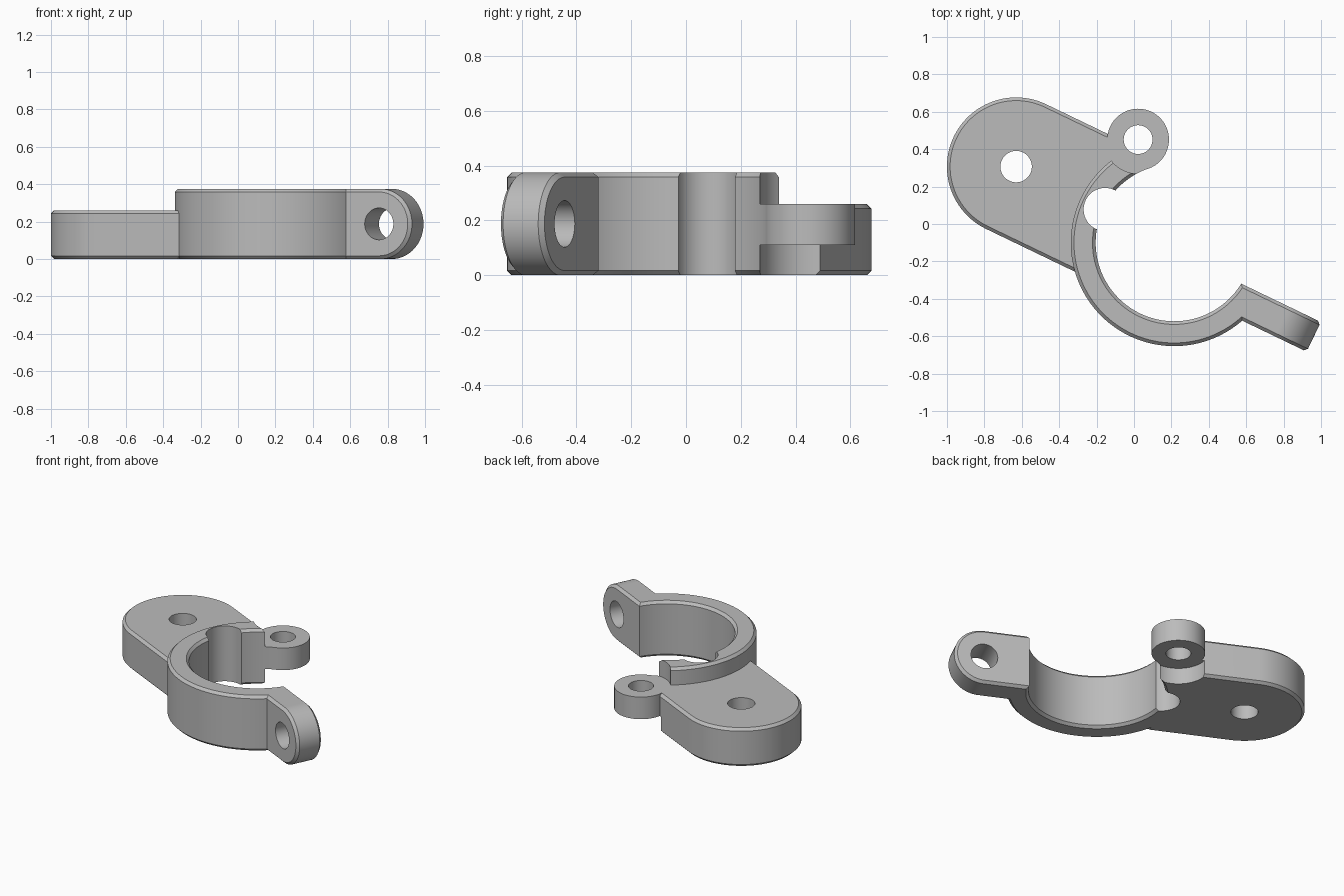
import bpy, bmesh, math
from mathutils import Matrix

if "Cube" in bpy.data.objects:
    bpy.data.objects.remove(bpy.data.objects["Cube"], do_unlink=True)

H = 0.375            # full height of the clamp
PLATE_TOP = 0.26     # top of plate and hinge knuckle
KNUCKLE_LOW = 0.11   # underside of hinge knuckle
C = 0.017            # chamfer
R_OUT, R_IN = 0.553, 0.42
PLATE_U, PLATE_R = -0.938, 0.37
LUG = (-0.413, 0.413)
ON_SIDE = Matrix.Rotation(math.pi / 2, 4, 'X')


def finish(name, bm, matrix=None):
    bmesh.ops.recalc_face_normals(bm, faces=bm.faces[:])
    if matrix:
        bm.transform(matrix)
    mesh = bpy.data.meshes.new(name)
    bm.to_mesh(mesh)
    bm.free()
    obj = bpy.data.objects.new(name, mesh)
    bpy.context.collection.objects.link(obj)
    return obj


def lathe(name, profile, centre=(0, 0), sides=96, matrix=None):
    """Solid of revolution from (radius, height) pairs."""
    bm = bmesh.new()
    loops = []
    for r, z in profile:
        loops.append([bm.verts.new((centre[0] + r * math.cos(math.tau * i / sides),
                                    centre[1] + r * math.sin(math.tau * i / sides), z))
                      for i in range(sides)])
    for a, b in zip(loops, loops[1:]):
        for i in range(sides):
            j = (i + 1) % sides
            bm.faces.new((a[i], a[j], b[j], b[i]))
    bm.faces.new(loops[0][::-1])
    bm.faces.new(loops[-1])
    return finish(name, bm, matrix)


def prism(name, outline, low, high, chamfer=0, matrix=None):
    """Extruded outline with chamfered rims."""
    bm = bmesh.new()
    base = bm.faces.new([bm.verts.new((x, y, low)) for x, y in outline])
    side = bmesh.ops.extrude_face_region(bm, geom=[base], use_keep_orig=True)
    for v in side["geom"]:
        if isinstance(v, bmesh.types.BMVert):
            v.co.z = high
    bmesh.ops.recalc_face_normals(bm, faces=bm.faces[:])
    if chamfer:
        rims = [e for e in bm.edges if abs(e.verts[0].co.z - e.verts[1].co.z) < 1e-5]
        bmesh.ops.bevel(bm, geom=rims, offset=chamfer, segments=1, affect='EDGES')
    return finish(name, bm, matrix)


def arc(cx, cy, r, start, end, steps=48):
    return [(cx + r * math.cos(math.radians(start + (end - start) * i / steps)),
             cy + r * math.sin(math.radians(start + (end - start) * i / steps)))
            for i in range(steps + 1)]


def combine(target, tool, operation):
    mod = target.modifiers.new(operation.lower(), 'BOOLEAN')
    mod.operation, mod.solver, mod.object = operation, 'EXACT', tool
    bpy.context.view_layer.objects.active = target
    bpy.ops.object.modifier_apply(modifier=mod.name)
    bpy.data.objects.remove(tool, do_unlink=True)


# Open clamp ring, trimmed between hinge and bolt arm
clamp = lathe("clamp_bracket", [(R_OUT - C, 0), (R_OUT, C), (R_OUT, H - C), (R_OUT - C, H)], sides=128)
combine(clamp, prism("ring_gap", [(0.06, -0.06), (1, -0.06), (1, 1), (-1, 1)], -0.1, 0.5), 'DIFFERENCE')

# Mounting plate with a round end
plate_outline = arc(PLATE_U, 0, PLATE_R, 90, 270) + [(-0.41, -PLATE_R), (-0.41, PLATE_R)]
combine(clamp, prism("mounting_plate", plate_outline, 0, PLATE_TOP, C), 'UNION')

# Bolt arm with a round tip
arm_outline = arc(0.703, H / 2, H / 2, -90, 90) + [(0.3, H), (0.3, 0)]
combine(clamp, prism("bolt_arm", arm_outline, 0.042, 0.218, C, ON_SIDE), 'UNION')

# Bore with chamfered rims
bore = [(R_IN + C + 0.05, -0.05), (R_IN, C), (R_IN, H - C), (R_IN + C + 0.05, H + 0.05)]
combine(clamp, lathe("bore", bore, sides=128), 'DIFFERENCE')

# Clearance for the mating knuckles, then the hinge knuckle itself
for low, high in ((-0.1, KNUCKLE_LOW), (PLATE_TOP, 0.5)):
    combine(clamp, lathe("clearance", [(0.182, low), (0.182, high)], LUG), 'DIFFERENCE')
combine(clamp, lathe("hinge_knuckle", [(0.165, KNUCKLE_LOW), (0.165, PLATE_TOP)], LUG), 'UNION')

# Relief notch, hinge hole and plate hole
for centre, radius in (((-0.41, 0), 0.115), (LUG, 0.077), ((PLATE_U, 0), 0.084)):
    combine(clamp, lathe("hole", [(radius, -0.1), (radius, 0.5)], centre, 64), 'DIFFERENCE')

# Bolt hole through the arm
combine(clamp, lathe("bolt_hole", [(0.085, -0.1), (0.085, 0.4)], (0.703, H / 2), 64, ON_SIDE), 'DIFFERENCE')

# Place the bracket at its angle
clamp.data.transform(Matrix.Translation((0.215, -0.1, 0)) @ Matrix.Rotation(math.radians(-25.7), 4, 'Z'))

# Plain grey
grey = bpy.data.materials.new("grey")
grey.use_nodes = True
colour = (0.5, 0.5, 0.5, 1)
grey.diffuse_color = colour
grey.node_tree.nodes["Principled BSDF"].inputs["Base Color"].default_value = colour
clamp.data.materials.clear()
clamp.data.materials.append(grey)

bpy.ops.object.select_all(action='DESELECT')
clamp.select_set(True)
bpy.context.view_layer.objects.active = clamp
bpy.ops.object.shade_smooth_by_angle(angle=math.radians(30))
